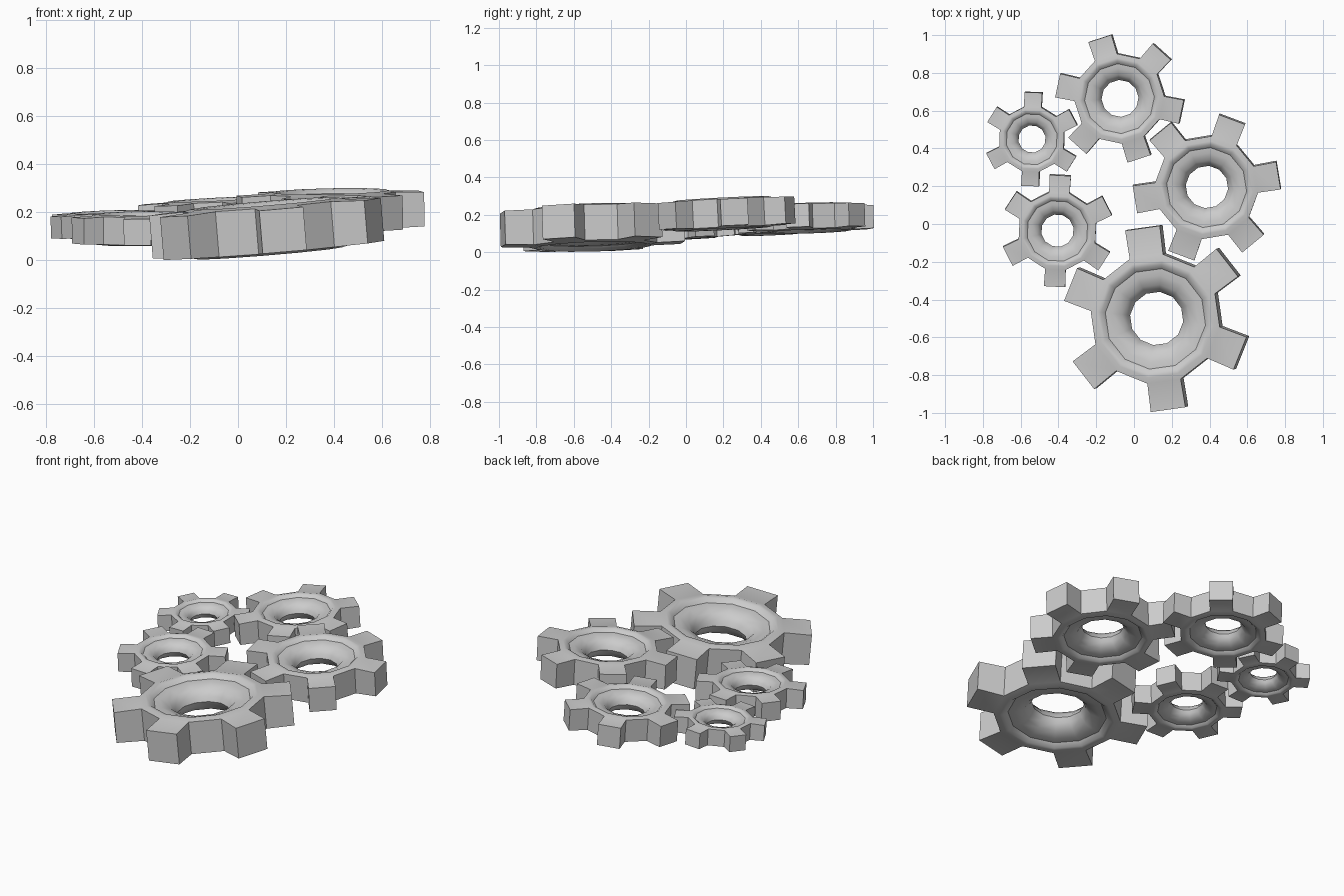
import bpy, bmesh, math
from mathutils import Vector, Matrix

if "Cube" in bpy.data.objects:
    bpy.data.objects.remove(bpy.data.objects["Cube"])

N = 12            # sides of the gear body, every second side carries a tooth
TIP_R, TIP_HALF_W, TIP_HALF_T = 0.485, 0.093, 0.090

# half section of the gear body (radius, height), outer wall to hole waist
UPPER = [(0.345, 0.095), (0.312, 0.104), (0.290, 0.100), (0.268, 0.079),
         (0.232, 0.077), (0.182, 0.060), (0.155, 0.028)]
PROFILE = UPPER + [(0.142, 0.0)] + [(r, -z) for r, z in reversed(UPPER)]


def gear_mesh():
    bm = bmesh.new()
    # body rings
    rings = []
    for r, z in PROFILE:
        ring = []
        for i in range(N):
            a = math.radians(-15 + 30 * i)
            ring.append(bm.verts.new((r * math.cos(a), r * math.sin(a), z)))
        rings.append(ring)
    for k in range(len(rings) - 1):
        a, b = rings[k], rings[k + 1]
        for i in range(N):
            j = (i + 1) % N
            bm.faces.new((a[i], a[j], b[j], b[i]))
    # outer wall: plain gaps and teeth alternate
    top, bot = rings[0], rings[-1]
    for i in range(N):
        j = (i + 1) % N
        root = [bot[i], bot[j], top[j], top[i]]
        if i % 2:
            bm.faces.new(root)
            continue
        rot = Matrix.Rotation(math.radians(30 * i), 3, 'Z')
        tip = [bm.verts.new(rot @ Vector((TIP_R, s * TIP_HALF_W, t * TIP_HALF_T)))
               for s, t in ((-1, -1), (1, -1), (1, 1), (-1, 1))]
        for k in range(4):
            m = (k + 1) % 4
            bm.faces.new((root[k], root[m], tip[m], tip[k]))
        bm.faces.new(tip)
    bmesh.ops.recalc_face_normals(bm, faces=bm.faces)
    me = bpy.data.meshes.new("gear")
    bm.to_mesh(me)
    bm.free()
    return me


# name, centre, outer radius, tooth angle, slope of its plane in x and y
GEARS = [
    ("large_gear", (0.12, -0.50, 0.140), 0.485, 38, 0.083, 0.03),
    ("right_gear", (0.386, 0.196, 0.212), 0.385, 9.5, 0.02, 0.05),
    ("back_gear", (-0.074, 0.665, 0.190), 0.335, 48, 0.05, 0.03),
    ("left_gear", (-0.405, -0.035, 0.138), 0.295, 27, 0.01, 0.05),
    ("small_gear", (-0.54, 0.45, 0.155), 0.248, 28, 0.035, 0.04),
]

objs = []
for name, c, r, ang, sx, sy in GEARS:
    tilt = Vector((0, 0, 1)).rotation_difference(Vector((-sx, -sy, 1)))
    me = gear_mesh()
    me.name = name
    me.transform(tilt.to_matrix().to_4x4()
                 @ Matrix.Rotation(math.radians(ang), 4, 'Z')
                 @ Matrix.Scale(r / TIP_R, 4))
    ob = bpy.data.objects.new(name, me)
    ob.location = c
    bpy.context.collection.objects.link(ob)
    objs.append(ob)

# rest the set on the ground plane
low = min(v.co.z + o.location.z for o in objs for v in o.data.vertices)
for o in objs:
    o.location.z -= low
    o.select_set(True)
bpy.context.view_layer.objects.active = objs[0]
bpy.ops.object.shade_smooth_by_angle(angle=math.radians(40))
